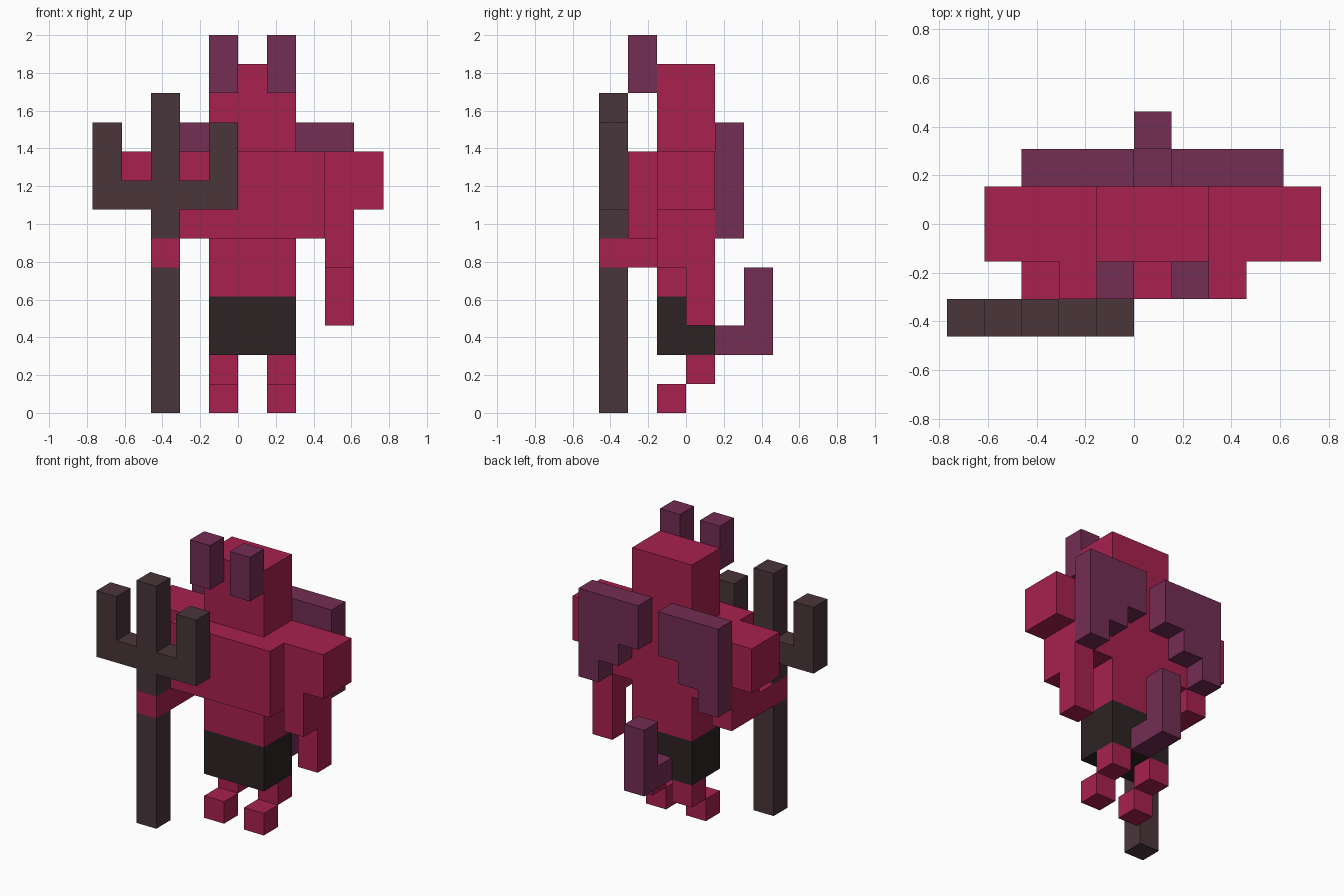
import bpy
import bmesh

cube = bpy.data.objects.get("Cube")
if cube:
    bpy.data.objects.remove(cube, do_unlink=True)

U = 2 / 13  # size of one block; all coordinates below are in blocks


def linear(c):
    c /= 255
    return c / 12.92 if c <= 0.04045 else ((c + 0.055) / 1.055) ** 2.4


def material(name, rgb):
    col = (*[linear(c) for c in rgb], 1)
    m = bpy.data.materials.new(name)
    m.use_nodes = True
    m.diffuse_color = col
    bsdf = next(n for n in m.node_tree.nodes if n.type == 'BSDF_PRINCIPLED')
    bsdf.inputs["Base Color"].default_value = col
    return m


RED = material("crimson_skin", (168, 33, 78))
PURPLE = material("plum", (115, 45, 83))
BROWN = material("dark_wood", (74, 53, 58))
BLACK = material("black_cloth", (45, 35, 35))


def prism(name, profile, axis, lo, hi, mat):
    """Extrude a profile along 'x' (points are y, z) or 'y' (points are x, z)."""
    bm = bmesh.new()

    def place(p, d):
        return (d * U, p[0] * U, p[1] * U) if axis == 'x' else (p[0] * U, d * U, p[1] * U)

    face = bm.faces.new([bm.verts.new(place(p, lo)) for p in profile])
    ext = bmesh.ops.extrude_face_region(bm, geom=[face], use_keep_orig=True)
    step = (hi - lo) * U
    bmesh.ops.translate(bm, verts=[g for g in ext["geom"] if isinstance(g, bmesh.types.BMVert)],
                        vec=(step, 0, 0) if axis == 'x' else (0, step, 0))
    bmesh.ops.recalc_face_normals(bm, faces=bm.faces)
    me = bpy.data.meshes.new(name)
    bm.to_mesh(me)
    bm.free()
    me.materials.append(mat)
    ob = bpy.data.objects.new(name, me)
    bpy.context.collection.objects.link(ob)
    return ob


def box(name, x, y, z, mat):
    prism(name, [(x[0], z[0]), (x[1], z[0]), (x[1], z[1]), (x[0], z[1])], 'y', y[0], y[1], mat)


# Torso and head, centred on x = 0.5
box("head", (-1, 2), (-1, 1), (9, 12), RED)
box("chest", (-2, 3), (-2, 1), (6, 9), RED)
box("belly", (-1, 2), (-1, 1), (4, 6), RED)
box("loincloth", (-1, 2), (-1, 1), (2, 4), BLACK)

# Paired parts, mirrored about x = 0.5
WING = [(0.5, 10), (3.5, 10), (3.5, 6), (2.5, 6), (2.5, 7), (1.5, 7), (1.5, 8), (0.5, 8)]
for side, s in (("left", 1), ("right", -1)):
    def span(a, b):
        return sorted((0.5 + s * a, 0.5 + s * b))

    box(side + "_horn", span(0.5, 1.5), (-2, -1), (11, 13), PURPLE)
    box(side + "_shoulder", span(2.5, 4.5), (-1, 1), (7, 9), RED)
    box(side + "_leg", span(0.5, 1.5), (0, 1), (1, 2), RED)
    box(side + "_foot", span(0.5, 1.5), (-1, 0), (0, 1), RED)
    prism(side + "_wing", [(0.5 + s * x, z) for x, z in WING], 'y', 1, 2, PURPLE)

# Left arm hangs down, right arm reaches forward to grip the shaft
prism("left_arm", [(-1, 7), (1, 7), (1, 3), (0, 3), (0, 5), (-1, 5)], 'x', 3, 4, RED)
prism("right_arm", [(-1, 7), (1, 7), (1, 5), (-3, 5), (-3, 6), (-1, 6)], 'x', -3, -2, RED)

# Tail curling upward
prism("tail", [(1, 2), (3, 2), (3, 5), (2, 5), (2, 3), (1, 3)], 'x', 0, 1, PURPLE)

# Trident: shaft below the hand, three-pronged fork above it
box("trident_shaft", (-3, -2), (-3, -2), (0, 5), BROWN)
prism("trident_fork", [(-3, 6), (-2, 6), (-2, 7), (0, 7), (0, 10), (-1, 10), (-1, 8), (-2, 8),
                       (-2, 11), (-3, 11), (-3, 8), (-4, 8), (-4, 10), (-5, 10), (-5, 7), (-3, 7)],
      'y', -3, -2, BROWN)
